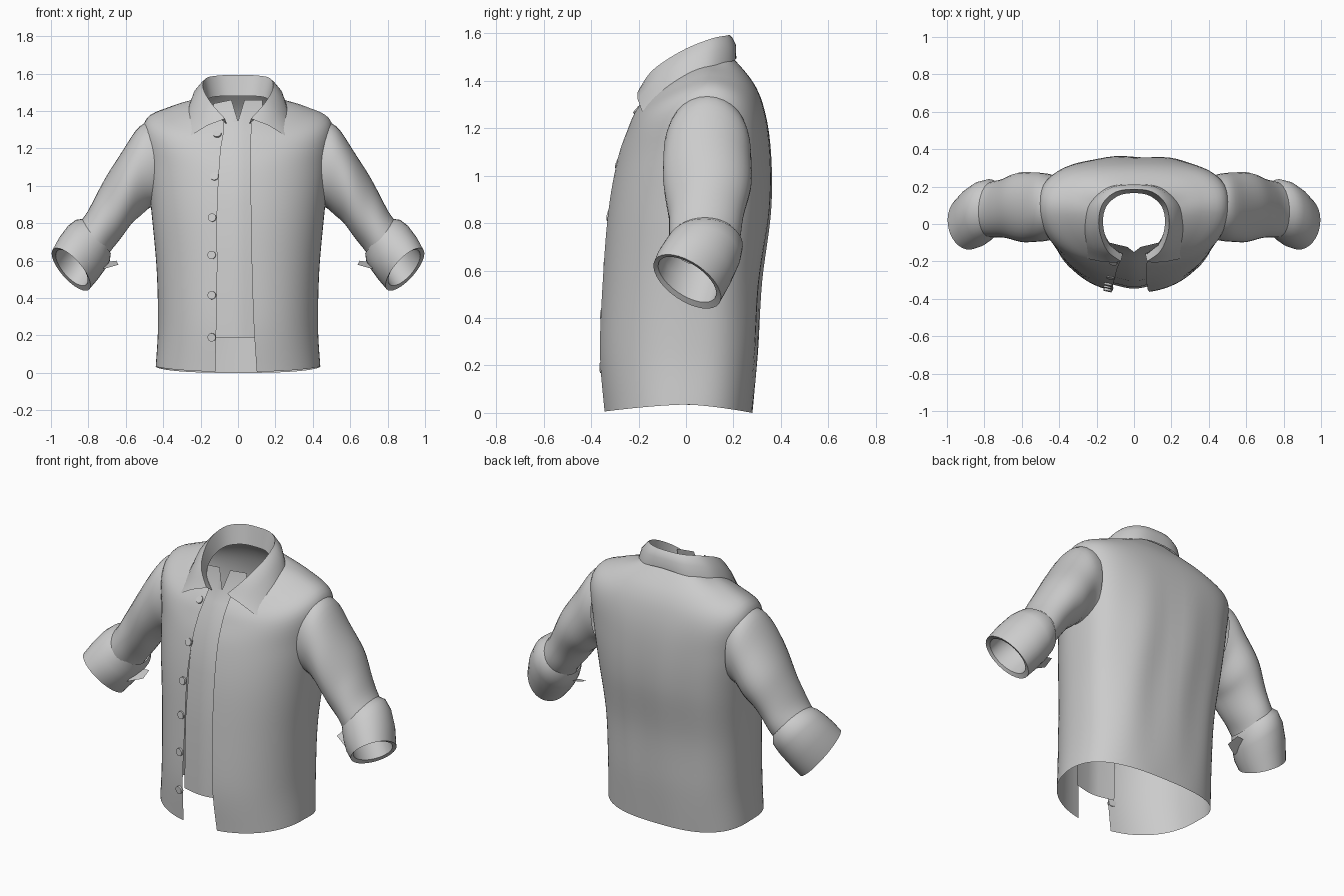
import bpy, bmesh, math
from mathutils import Vector

if "Cube" in bpy.data.objects:
    bpy.data.objects.remove(bpy.data.objects["Cube"])

cloth = bpy.data.materials.new("grey_cloth")
cloth.diffuse_color = (0.6, 0.6, 0.6, 1)
cloth.use_nodes = True
cloth.node_tree.nodes["Principled BSDF"].inputs["Base Color"].default_value = cloth.diffuse_color


def spline(rows, k):
    """Catmull-Rom through equal-length rows of numbers, k steps per span."""
    out = []
    for i in range(len(rows) - 1):
        p0, p1 = rows[max(i - 1, 0)], rows[i]
        p2, p3 = rows[i + 1], rows[min(i + 2, len(rows) - 1)]
        for j in range(k):
            t = j / k
            out.append([0.5 * (2 * b + (c - a) * t + (2 * a - 5 * b + 4 * c - d) * t * t
                               + (3 * b - a - 3 * c + d) * t ** 3)
                        for a, b, c, d in zip(p0, p1, p2, p3)])
    out.append(list(rows[-1]))
    return out


def loft(name, rings, closed=False, skip=None, angle=40):
    """Skin a list of point rings; faces whose centre satisfies skip are left out."""
    bm = bmesh.new()
    vs = [[bm.verts.new(p) for p in ring] for ring in rings]
    n = len(rings[0])
    for a, b in zip(vs, vs[1:]):
        for i in range(n if closed else n - 1):
            j = (i + 1) % n
            quad = (a[i], a[j], b[j], b[i])
            mid = sum((v.co for v in quad), Vector()) / 4
            if not (skip and skip(mid)):
                bm.faces.new(quad)
    loose = [v for v in bm.verts if not v.link_faces]
    bmesh.ops.delete(bm, geom=loose, context='VERTS')
    bmesh.ops.recalc_face_normals(bm, faces=bm.faces)
    me = bpy.data.meshes.new(name)
    bm.to_mesh(me)
    bm.free()
    ob = bpy.data.objects.new(name, me)
    bpy.context.collection.objects.link(ob)
    finish(ob, angle)
    return ob


def finish(ob, angle):
    ob.data.materials.append(cloth)
    bpy.ops.object.select_all(action='DESELECT')
    ob.select_set(True)
    bpy.context.view_layer.objects.active = ob
    bpy.ops.object.shade_smooth_by_angle(angle=math.radians(angle))


# Jacket body: half width, front y, back y, middle y, front z, side z, back z, left and right edge
body_rows = [
    (.44, -.350, .280, .00, .005, .035, .00, .11, .09),
    (.428, -.368, .300, .02, .25, .25, .25, .105, .075),
    (.435, -.355, .315, .03, .55, .55, .55, .10, .065),
    (.462, -.330, .355, .05, .85, .85, .85, .10, .06),
    (.488, -.290, .358, .08, 1.07, 1.10, 1.08, .09, .055),
    (.500, -.245, .335, .10, 1.20, 1.34, 1.26, .08, .055),
    (.36, -.215, .285, .10, 1.27, 1.425, 1.39, .07, .06),
    (.18, -.170, .185, .08, 1.335, 1.475, 1.51, .07, .065),
]


def body_ring(hw, yf, yb, yc, zf, zs, zb, xl, xr, n=72):
    start = -math.pi / 2 + math.asin(xr / hw)
    end = 1.5 * math.pi - math.asin(xl / hw)
    pts = []
    for i in range(n + 1):
        a = start + (end - start) * i / n
        c, s = math.cos(a), math.sin(a)
        e = 0.74 if s > 0 else 0.93        # the back is flatter than the front
        x = hw * math.copysign(abs(c) ** e, c)
        reach, zend = (yb - yc, zb) if s > 0 else (yc - yf, zf)
        y = yc + math.copysign(reach * abs(s) ** e, s)
        z = zs + (zend - zs) * abs(s) ** (1.1 if s > 0 else 1.4)
        if s > 0:                          # soft vertical folds on the back
            y += .006 * math.cos(22 * x + 2 * z) * s * math.sin(min(z / 1.3, 1) * math.pi)
        pts.append((x, y, z))
    return pts


def in_armhole(p):
    return abs(p.x) > .35 and ((p.y - .09) / .15) ** 2 + ((p.z - 1.1) / .19) ** 2 < 1


loft("jacket_body", [body_ring(*r) for r in spline(body_rows, 6)], skip=in_armhole)

# Inner front strip behind the opening, with a notch at the neck
strip_rows = [(.19, -.345), (.6, -.335), (.9, -.303), (1.08, -.268),
              (1.2, -.222), (1.28, -.185), (1.34, -.150), (1.46, -.125)]
strip = []
for z, y in strip_rows:
    top = z > 1.4
    strip.append([(-.13, y + .025, z - .02 * top), (-.035, y + .002, z),
                  (0, -.15 if top else y, 1.345 if top else z),
                  (.035, y + .002, z), (.13, y + .025, z)])
loft("inner_front_strip", strip)

# Collar: half columns of neck line, fold line and outer edge, front to back
collar_half = [
    (.060, -.160, 1.33, .070, -.200, 1.36, .250, -.185, 1.27),
    (.135, -.105, 1.39, .145, -.140, 1.445, .268, -.090, 1.345),
    (.165, -.005, 1.44, .187, -.020, 1.525, .267, .000, 1.41),
    (.150, .090, 1.47, .172, .100, 1.575, .240, .105, 1.455),
    (.085, .150, 1.48, .100, .170, 1.590, .140, .195, 1.482),
    (.000, .165, 1.48, .000, .185, 1.592, .000, .212, 1.495),
]
mirrored = [[-v if i % 3 == 0 else v for i, v in enumerate(r)] for r in collar_half[-2::-1]]
columns = []
for r in spline([list(r) for r in collar_half] + mirrored, 5):
    stand, fold, edge = Vector(r[:3]), Vector(r[3:6]), Vector(r[6:])
    out = Vector((fold.x, fold.y - .03, 0)).normalized() * .012
    columns.append([stand, fold.lerp(stand, .2), fold, fold.lerp(edge, .12) + out * .6,
                    fold.lerp(edge, .5) + out + Vector((0, 0, .008)), edge])
loft("collar", columns, angle=60)

# Sleeve and cuff rings: top x, y, z, bottom x, y, z, half depth, forward slant
sleeve_rows = [
    (.45, .09, 1.35, .435, .09, .89, .175, 0),
    (.525, .09, 1.315, .475, .09, .885, .187, 0),
    (.605, .09, 1.21, .53, .09, .83, .185, 0),
    (.69, .09, 1.08, .575, .09, .785, .175, 0),
    (.75, .085, .96, .63, .085, .72, .163, 0),
    (.805, .08, .86, .675, .08, .66, .152, 0),
    (.86, .07, .79, .705, .075, .61, .142, 0),
]
cuff_rows = [
    (.82, .08, .825, .68, .08, .64, .14, 0),
    (.868, .075, .818, .685, .085, .60, .160, .0),
    (.91, .06, .785, .71, .07, .555, .164, .015),
    (.955, .02, .725, .75, .05, .50, .158, .035),
    (.99, -.03, .66, .795, .04, .447, .138, .055),
    (.968, -.025, .65, .81, .035, .474, .119, .05),
    (.92, .02, .715, .76, .05, .545, .128, .03),
    (.85, .07, .78, .71, .08, .62, .13, 0),
]


def tube_ring(r, side, t=0, fold=0, n=32):
    top, bot = Vector(r[:3]), Vector(r[3:6])
    mid, half = (top + bot) / 2, (top - bot) / 2
    depth = Vector((.66 * r[7], r[6], -.75 * r[7]))
    pts = []
    for i in range(n):
        a = math.tau * i / n
        k = 1 + fold * math.sin(2 * a + 11 * t) * math.sin(math.pi * t)
        p = mid + (half * math.cos(a) + depth * math.sin(a)) * k
        pts.append((p.x * side, p.y, p.z))
    return pts


for side, label in ((1, "left"), (-1, "right")):
    rows = spline(sleeve_rows, 4)
    loft(label + "_sleeve",
         [tube_ring(r, side, i / (len(rows) - 1), .035) for i, r in enumerate(rows)], closed=True)
    loft(label + "_cuff", [tube_ring(r, side) for r in cuff_rows], closed=True, angle=50)
    # Loose corner of the rolled cuff
    loft(label + "_cuff_tab", [[(.64 * side, .02, .578), (.65 * side, .09, .60)],
                               [(.72 * side, -.02, .555), (.72 * side, .09, .59)]])

# Buttons down the front: x, y, z, backward tilt
for i, (x, y, z, tilt) in enumerate([
        (-.11, -.202, 1.275, 40), (-.125, -.284, 1.05, 18), (-.138, -.322, .83, 9),
        (-.14, -.335, .63, 5), (-.14, -.350, .415, 3), (-.14, -.353, .19, -3)]):
    bpy.ops.mesh.primitive_cylinder_add(
        vertices=16, radius=.022, depth=.016, location=(x, y, z),
        rotation=(math.radians(90 - tilt), 0, math.radians(-12)))
    button = bpy.context.object
    button.name = "button_%d" % (i + 1)
    finish(button, 40)
